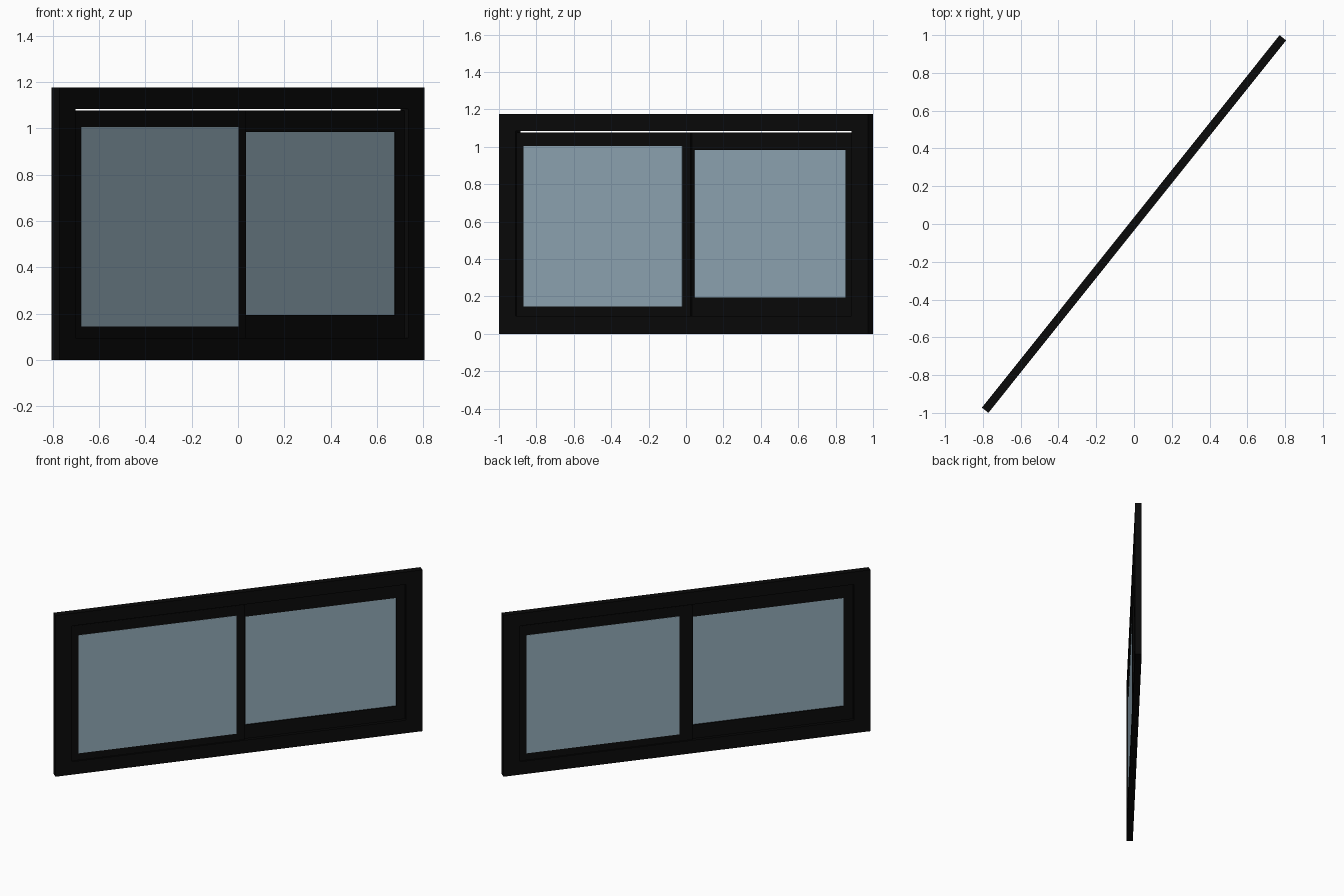
import bpy, math
from mathutils import Matrix

if "Cube" in bpy.data.objects:
    bpy.data.objects.remove(bpy.data.objects["Cube"])

ANGLE = math.atan2(0.986, 0.788)   # the window stands diagonally
L, H, D = 1.262, 1.175, 0.022      # half length, height, half depth


def material(name, rgb):
    m = bpy.data.materials.new(name)
    m.diffuse_color = (*rgb, 1)
    m.use_nodes = True
    m.node_tree.nodes["Principled BSDF"].inputs["Base Color"].default_value = m.diffuse_color
    return m


black = material("black frame", (0.003, 0.003, 0.003))
glass = material("blue grey glass", (0.30, 0.42, 0.50))


def build(name, verts, faces, mat):
    me = bpy.data.meshes.new(name)
    me.from_pydata(verts, [], faces)
    me.materials.append(mat)
    ob = bpy.data.objects.new(name, me)
    ob.matrix_world = Matrix.Rotation(ANGLE, 4, 'Z')
    bpy.context.collection.objects.link(ob)
    return ob


def rect(u0, u1, z0, z1, y):
    return [(u0, y, z0), (u1, y, z0), (u1, y, z1), (u0, y, z1)]


def ring(name, outer, inner, y0, y1, mat):
    """Rectangular frame with an opening, y0 is the front."""
    v = rect(*outer, y0) + rect(*inner, y0) + rect(*outer, y1) + rect(*inner, y1)
    f = []
    for i in range(4):
        j = (i + 1) % 4
        f += [(i, j, 4 + j, 4 + i), (8 + j, 8 + i, 12 + i, 12 + j),
              (j, i, 8 + i, 8 + j), (4 + i, 4 + j, 12 + j, 12 + i)]
    return build(name, v, f, mat)


def slab(name, r, y0, y1, mat):
    v = rect(*r, y0) + rect(*r, y1)
    f = [(0, 1, 2, 3), (7, 6, 5, 4)]
    f += [((i + 1) % 4, i, 4 + i, 4 + (i + 1) % 4) for i in range(4)]
    return build(name, v, f, mat)


# Fixed outer frame
ring("outer_frame", (-L, L, 0, H), (-1.15, 1.15, 0.095, 1.083), -D, D, black)

# Front sliding sash on the left, its glass set on the front
ring("front_sash", (-1.15, 0.04, 0.095, 1.077), (-1.085, -0.05, 0.195, 0.983),
     -0.012, -0.0005, black)
slab("front_glass", (-1.1, -0.015, 0.145, 1.005), -0.0135, -0.008, glass)

# Rear sliding sash on the right, its glass set on the back
ring("rear_sash", (-0.04, 1.15, 0.095, 1.077), (0.053, 1.09, 0.195, 0.983),
     0.0005, 0.012, black)
slab("rear_glass", (0.048, 1.1, 0.145, 1.005), 0.008, 0.0135, glass)
